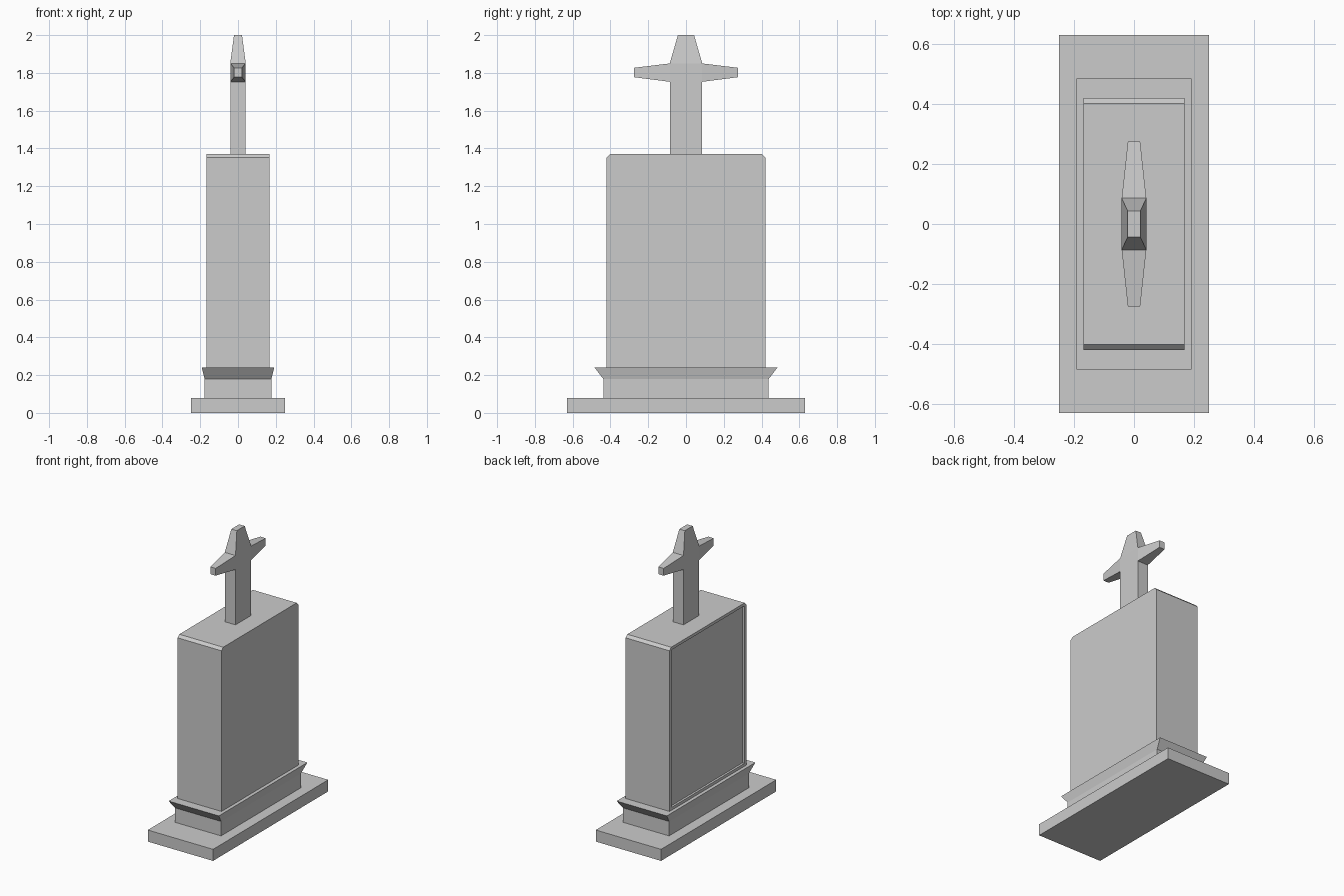
import bpy, bmesh
from mathutils import Vector

if "Cube" in bpy.data.objects:
    bpy.data.objects.remove(bpy.data.objects["Cube"])


def finish(name, bm):
    bmesh.ops.recalc_face_normals(bm, faces=bm.faces[:])
    me = bpy.data.meshes.new(name)
    bm.to_mesh(me)
    bm.free()
    ob = bpy.data.objects.new(name, me)
    bpy.context.collection.objects.link(ob)
    return ob


def stack(bm, sections):
    """Closed solid through rectangular sections (half x, half y, z)."""
    rings = [[bm.verts.new((sx * hx, sy * hy, z))
              for sx, sy in ((-1, -1), (1, -1), (1, 1), (-1, 1))]
             for hx, hy, z in sections]
    bm.faces.new(rings[0][::-1])
    bm.faces.new(rings[-1])
    for a, b in zip(rings, rings[1:]):
        for i in range(4):
            j = (i + 1) % 4
            bm.faces.new((a[i], a[j], b[j], b[i]))


def facing(bm, direction, z_min=-1):
    bm.normal_update()
    d = Vector(direction)
    return [f for f in bm.faces
            if f.normal.dot(d) > 0.99 and f.calc_center_median().z > z_min]


# Ground slab
bm = bmesh.new()
stack(bm, [(0.25, 0.63, 0), (0.25, 0.63, 0.08)])
finish("base_slab", bm)

# Plinth with flared moulding
bm = bmesh.new()
stack(bm, [(0.177, 0.438, 0.08), (0.177, 0.438, 0.18), (0.192, 0.484, 0.24)])
finish("flared_plinth", bm)

# Upright stone with chamfered top ends
bm = bmesh.new()
profile = [(-0.42, 0.24), (0.42, 0.24), (0.42, 1.352), (0.402, 1.37),
           (-0.402, 1.37), (-0.42, 1.352)]
face = bm.faces.new([bm.verts.new((-0.168, y, z)) for y, z in profile])
ext = bmesh.ops.extrude_face_region(bm, geom=[face], use_keep_orig=True)
bmesh.ops.translate(bm, vec=(0.336, 0, 0),
                    verts=[v for v in ext["geom"] if isinstance(v, bmesh.types.BMVert)])
bmesh.ops.recalc_face_normals(bm, faces=bm.faces[:])
# Sunken panel on the left side
panel = facing(bm, (-1, 0, 0))
bmesh.ops.inset_region(bm, faces=panel, thickness=0.02, use_even_offset=True)
sunk = bmesh.ops.extrude_discrete_faces(bm, faces=panel)["faces"]
bmesh.ops.translate(bm, vec=(0.015, 0, 0), verts=sunk[0].verts[:])
finish("stone", bm)

# Cross: square shaft, then tapered top and arms
bm = bmesh.new()
stack(bm, [(0.041, 0.086, 1.37), (0.041, 0.086, 1.753),
           (0.041, 0.086, 1.85), (0.021, 0.043, 2.0)])
bmesh.ops.recalc_face_normals(bm, faces=bm.faces[:])
for side in (-1, 1):
    root = facing(bm, (0, side, 0), z_min=1.76)
    tip = bmesh.ops.extrude_discrete_faces(bm, faces=root)["faces"][0]
    for v in tip.verts:
        v.co = (v.co.x * 0.5, side * 0.274, 1.802 + (0.025 if v.co.z > 1.8 else -0.025))
finish("cross", bm)
